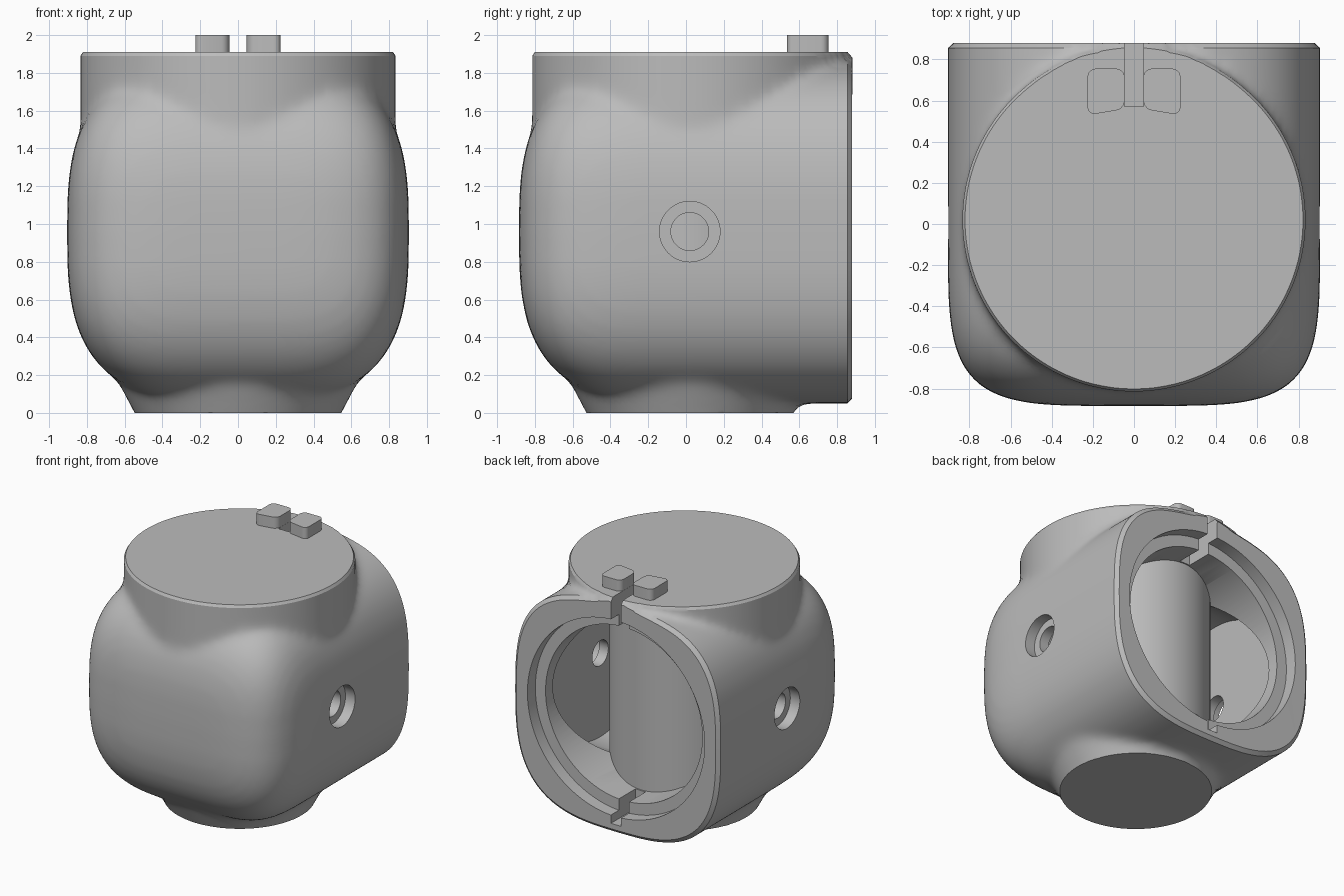
import bpy, bmesh
from math import sin, cos, pi
from mathutils import Matrix, Vector

cube = bpy.data.objects.get("Cube")
if cube:
    bpy.data.objects.remove(cube, do_unlink=True)

grey = bpy.data.materials.new("plain grey")
grey.use_nodes = True
grey.diffuse_color = (0.5, 0.5, 0.5, 1)
grey.node_tree.nodes["Principled BSDF"].inputs["Base Color"].default_value = grey.diffuse_color

AXIS_Y = 0.02   # upright axis of post, collar and foot
MID = 0.955     # height of the body centre


def make(name, bm):
    bmesh.ops.recalc_face_normals(bm, faces=bm.faces)
    mesh = bpy.data.meshes.new(name)
    bm.to_mesh(mesh)
    bm.free()
    mesh.materials.append(grey)
    obj = bpy.data.objects.new(name, mesh)
    bpy.context.collection.objects.link(obj)
    return obj


def cylinder(bm, axis, centre, r1, r2, depth, sides=96):
    turn = {"x": Matrix.Rotation(pi / 2, 4, "Y"),
            "y": Matrix.Rotation(-pi / 2, 4, "X"),
            "z": Matrix.Identity(4)}[axis]
    bmesh.ops.create_cone(bm, cap_ends=True, segments=sides, radius1=r1, radius2=r2,
                          depth=depth, matrix=Matrix.Translation(centre) @ turn)


def box(bm, centre, size):
    m = Matrix.Translation(centre) @ Matrix.Diagonal((*size, 1))
    return bmesh.ops.create_cube(bm, size=1, matrix=m)["verts"]


def bake(obj):
    # Apply all modifiers
    dg = bpy.context.evaluated_depsgraph_get()
    mesh = bpy.data.meshes.new_from_object(obj.evaluated_get(dg))
    obj.modifiers.clear()
    obj.data = mesh


def cut(obj, bm):
    cutter = make("cutter", bm)
    mod = obj.modifiers.new("cut", "BOOLEAN")
    mod.operation, mod.solver, mod.object = "DIFFERENCE", "EXACT", cutter
    bake(obj)
    bpy.data.objects.remove(cutter, do_unlink=True)


def slice_flat(bm, point, normal):
    # Trim by a plane and cap the opening
    bmesh.ops.bisect_plane(bm, geom=bm.verts[:] + bm.edges[:] + bm.faces[:], dist=0.002,
                           plane_co=point, plane_no=normal, clear_outer=True)
    rim = [e for e in bm.edges if e.is_boundary]
    return bmesh.ops.holes_fill(bm, edges=rim, sides=0)["faces"]


def soft_rim(bm, faces, centre, offset, scale):
    # Step a cap outwards with a small chamfer
    new = bmesh.ops.extrude_discrete_faces(bm, faces=faces)["faces"]
    for v in {v for f in new for v in f.verts}:
        d = v.co - Vector(centre)
        v.co = Vector(centre) + d * scale + Vector(offset)


# Body: rounded box, open straight towards the back
bm = bmesh.new()
rings = []
levels, steps = 32, 40
for i in range(levels + 1):
    a = -pi / 2 + pi * i / levels
    z = MID + 0.905 * abs(sin(a)) ** (2 / 3) * (1 if a > 0 else -1)
    s = max(abs(cos(a)) ** (2 / 3), 0.02)
    ring = [(0.905 * s, 1.1)]
    for j in range(steps + 1):
        t = pi * j / steps
        c = cos(t)
        ring.append((0.905 * s * abs(c) ** 0.444 * (1 if c > 0 else -1),
                     -0.885 * s * abs(sin(t)) ** 0.444))
    ring.append((-0.905 * s, 1.1))
    rings.append([bm.verts.new((x, y, z)) for x, y in ring])
for low, high in zip(rings, rings[1:]):
    for j in range(len(low)):
        k = (j + 1) % len(low)
        bm.faces.new((low[j], low[k], high[k], high[j]))
bm.faces.new(rings[0])
bm.faces.new(rings[-1])
# Top collar and flared foot
cylinder(bm, "z", (0, AXIS_Y, 1.6), 0.835, 0.835, 1.0)
cylinder(bm, "z", (0, AXIS_Y, 0.05), 0.47, 0.68, 0.4)
body = make("housing", bm)

# Melt the three shapes together
remesh = body.modifiers.new("blend", "REMESH")
remesh.mode, remesh.voxel_size = "VOXEL", 0.03
relax = body.modifiers.new("relax", "SMOOTH")
relax.factor, relax.iterations = 0.5, 12
bake(body)

# Flat top, foot and back
bm = bmesh.new()
bm.from_mesh(body.data)
top = slice_flat(bm, (0, 0, 1.89), (0, 0, 1))
soft_rim(bm, top, (0, AXIS_Y, 1.89), (0, 0, 0.02), 0.985)
slice_flat(bm, (0, 0, 0), (0, 0, -1))
back = slice_flat(bm, (0, 0.855, 0), (0, 1, 0))
soft_rim(bm, back, (0, 0.855, MID), (0, 0.025, 0), 0.97)
bmesh.ops.recalc_face_normals(bm, faces=bm.faces)
bm.to_mesh(body.data)
bm.free()

# Inner chamber, stepped round opening and side screw holes
for axis, centre, radius, depth in (
        ("x", (0, AXIS_Y, MID + 0.01), 0.67, 1.48),
        ("y", (0, 0.5, MID + 0.01), 0.69, 1.0),
        ("y", (0, 0.9, MID + 0.01), 0.78, 0.24),
        ("x", (0, AXIS_Y, 0.96), 0.10, 2.2),
        ("x", (0.93, AXIS_Y, 0.96), 0.16, 0.22),
        ("x", (-0.93, AXIS_Y, 0.96), 0.16, 0.22)):
    bm = bmesh.new()
    cylinder(bm, axis, centre, radius, radius, depth)
    cut(body, bm)

# Narrow slot through the top and the lower ledge
bm = bmesh.new()
box(bm, (0, 0.785, 1.06), (0.09, 0.43, 1.88))
cut(body, bm)

# Upright post inside the chamber
bm = bmesh.new()
cylinder(bm, "z", (0, AXIS_Y, 0.95), 0.54, 0.54, 1.7)
post = make("centre_post", bm)

# Pair of rounded tabs beside the slot
tabs = []
for name, side in (("left_tab", 1), ("right_tab", -1)):
    bm = bmesh.new()
    verts = box(bm, (side * 0.136, 0.642, 1.945), (0.18, 0.226, 0.11))
    for v in verts:
        if v.co.y < 0.6 and abs(v.co.x) < 0.1:
            v.co.y += 0.03
    upright = [e for e in bm.edges if abs(e.verts[0].co.z - e.verts[1].co.z) > 0.05]
    bmesh.ops.bevel(bm, geom=upright, offset=0.04, segments=5, profile=0.5, affect="EDGES")
    tabs.append(make(name, bm))

# Smooth shading with crisp edges
bpy.ops.object.select_all(action="DESELECT")
for obj in [body, post] + tabs:
    obj.select_set(True)
bpy.context.view_layer.objects.active = body
bpy.ops.object.shade_smooth_by_angle(angle=0.5)
